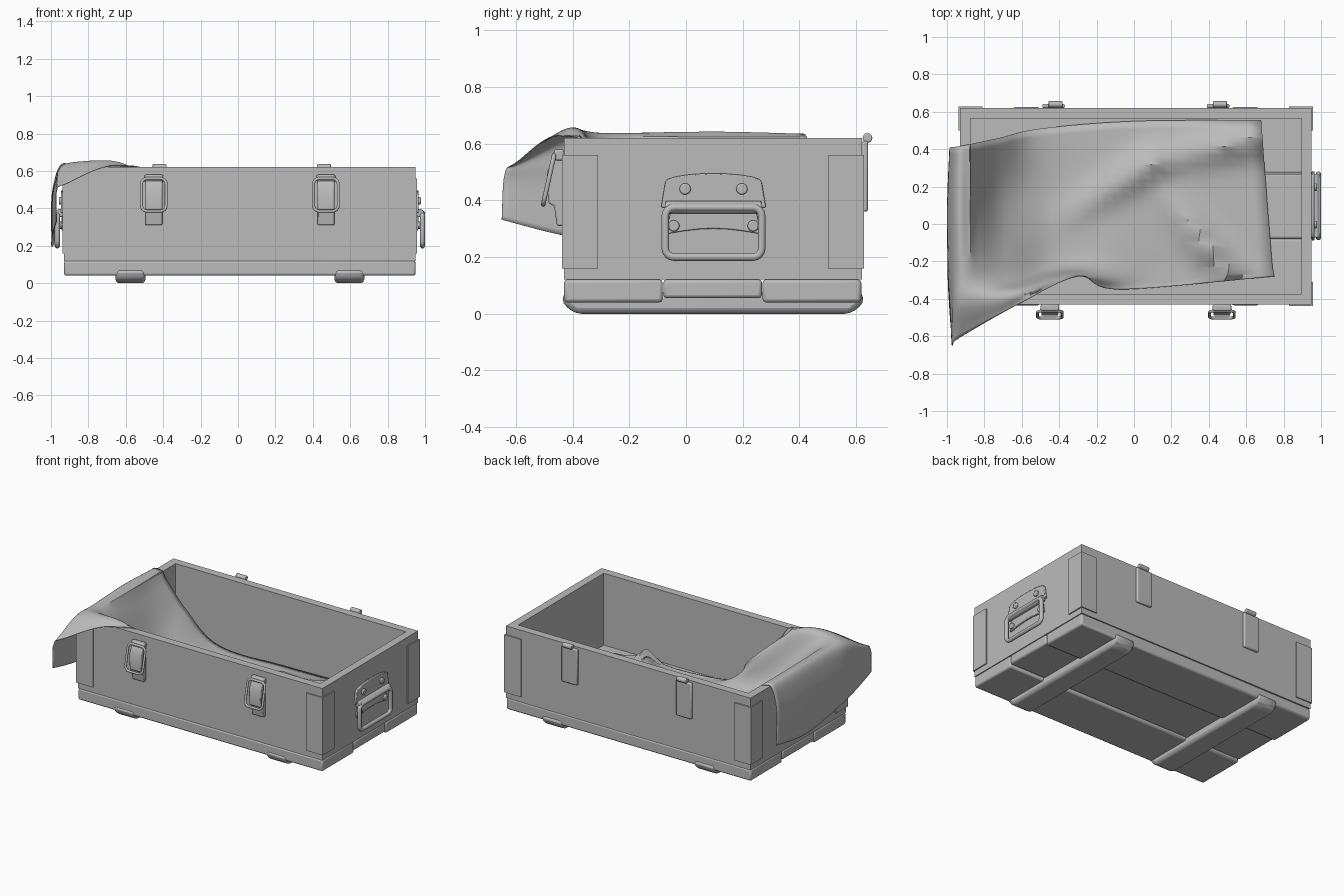
import bpy, bmesh, math
from mathutils import Vector

if "Cube" in bpy.data.objects:
    bpy.data.objects.remove(bpy.data.objects["Cube"])

grey = bpy.data.materials.new("plain_grey")
grey.use_nodes = True
grey.diffuse_color = (0.5, 0.5, 0.5, 1)
grey.node_tree.nodes["Principled BSDF"].inputs["Base Color"].default_value = grey.diffuse_color


def finish(name, bm, bevel=0.0):
    bmesh.ops.recalc_face_normals(bm, faces=bm.faces)
    mesh = bpy.data.meshes.new(name)
    bm.to_mesh(mesh)
    bm.free()
    mesh.shade_smooth()
    mesh.set_sharp_from_angle(angle=math.radians(35))
    mesh.materials.append(grey)
    obj = bpy.data.objects.new(name, mesh)
    bpy.context.collection.objects.link(obj)
    if bevel:
        mod = obj.modifiers.new("bevel", "BEVEL")
        mod.width, mod.segments = bevel, 2
    return obj


def box(name, low, high, bevel=0.0):
    bm = bmesh.new()
    bmesh.ops.create_cube(bm, size=1)
    low, high = Vector(low), Vector(high)
    for v in bm.verts:
        v.co = (low + high) / 2 + v.co * (high - low)
    return finish(name, bm, bevel)


def prism(name, outline, axis, start, end, bevel=0.0):
    """Extrude a closed outline along x from start to end; axis gives the point maker."""
    bm = bmesh.new()
    rings = [[bm.verts.new(axis(a, b, t)) for a, b in outline] for t in (start, end)]
    bm.faces.new(rings[0])
    bm.faces.new(rings[1][::-1])
    for i in range(len(outline)):
        j = (i + 1) % len(outline)
        bm.faces.new((rings[0][i], rings[0][j], rings[1][j], rings[1][i]))
    return finish(name, bm, bevel)


def along_x(y, z, x):
    return Vector((x, y, z))


def rod(name, center, radius, length):
    """Round bar along y with its middle at center; rotated later if needed."""
    bm = bmesh.new()
    bmesh.ops.create_cone(bm, cap_ends=True, segments=16, radius1=radius, radius2=radius, depth=length)
    obj = finish(name, bm, radius * 0.25)
    obj.location = center
    return obj


def wire(name, points, radius):
    curve = bpy.data.curves.new(name, "CURVE")
    curve.dimensions = "3D"
    curve.bevel_depth, curve.bevel_resolution = radius, 3
    spline = curve.splines.new("POLY")
    spline.points.add(len(points) - 1)
    for p, co in zip(spline.points, points):
        p.co = (*co, 1)
    spline.use_cyclic_u = True
    curve.materials.append(grey)
    obj = bpy.data.objects.new(name, curve)
    bpy.context.collection.objects.link(obj)


def rounded_loop(half_w, low, high, r):
    """Outline of a rounded rectangle, centred across and from low to high."""
    out = []
    corners = [(half_w - r, high - r), (r - half_w, high - r), (r - half_w, low + r), (half_w - r, low + r)]
    for k, (a, b) in enumerate(corners):
        for s in range(5):
            t = math.pi / 2 * (k + s / 4)
            out.append((a + r * math.cos(t), b + r * math.sin(t)))
    return out


# Crate body: open box walls with thickness
LEFT, RIGHT, FRONT, BACK, RIM = -0.93, 0.95, -0.43, 0.62, 0.62
MID_X, MID_Y = (LEFT + RIGHT) / 2, (FRONT + BACK) / 2
walls = box("crate_walls", (LEFT, FRONT, 0.12), (RIGHT, BACK, RIM))
bm = bmesh.new()
bm.from_mesh(walls.data)
bmesh.ops.delete(bm, geom=[f for f in bm.faces if abs(f.normal.z) > 0.5], context="FACES")
bm.to_mesh(walls.data)
bm.free()
thick = walls.modifiers.new("thickness", "SOLIDIFY")
thick.thickness, thick.offset, thick.use_even_offset = 0.055, -1, True

# Floor planks and the two runners below
third = (BACK - FRONT) / 3
for i, name in enumerate(("front", "middle", "back")):
    y = FRONT + third * i
    bottom = 0.055 if name == "middle" else 0.04
    box(name + "_floor_plank", (LEFT, y, bottom), (RIGHT, y + third - 0.002, 0.121), 0.012)
for x in (-0.575, 0.595):
    side = [(FRONT - 0.005, 0.075), (FRONT - 0.005, 0.035), (FRONT + 0.04, 0), (BACK - 0.04, 0),
            (BACK + 0.005, 0.035), (BACK + 0.005, 0.075)]
    prism("runner", side, along_x, x - 0.08, x + 0.08, 0.02)

# Corner plates wrapping each upright edge
for sx in (-1, 1):
    for sy in (-1, 1):
        cx, cy = MID_X + sx * (RIGHT - MID_X), MID_Y + sy * (BACK - MID_Y)
        for name, dx, dy in (("long_side", 0.12, 0), ("end", 0, 0.12)):
            xs = sorted((cx + sx * 0.008, cx - sx * dx))
            ys = sorted((cy + sy * 0.008, cy - sy * dy))
            box(name + "_corner_plate", (xs[0], ys[0], 0.16), (xs[1], ys[1], 0.56))

# Front latches: clip, lever and wire bail
for x in (-0.45, 0.47):
    lever = [(FRONT, 0.55), (-0.465, 0.55), (-0.49, 0.5), (-0.485, 0.39), (-0.465, 0.38),
             (-0.455, 0.31), (FRONT, 0.31)]
    prism("latch_lever", lever, along_x, x - 0.045, x + 0.045, 0.006)
    box("latch_clip", (x - 0.05, -0.465, 0.54), (x + 0.05, FRONT, 0.58), 0.008)
    bail = [(x + a, -0.465 - (0.56 - b) * 0.22, b) for a, b in rounded_loop(0.066, 0.385, 0.56, 0.03)]
    wire("latch_bail", bail, 0.008)

# Back hinges: plate and knuckle
for x in (-0.43, 0.45):
    box("hinge_plate", (x - 0.06, BACK, 0.36), (x + 0.06, BACK + 0.022, 0.61), 0.008)
    knuckle = rod("hinge_knuckle", (x + 0.01, BACK + 0.02, RIM), 0.017, 0.075)
    knuckle.rotation_euler.y = math.pi / 2

# End handles
HANDLE_Y = 0.097
for side in (-1, 1):
    face = MID_X + side * (RIGHT - MID_X)

    def out(d):
        return face + side * d

    arch = [(math.cos(t) * 0.17, 0.465 + math.sin(t) * 0.03) for t in (math.pi * i / 10 for i in range(11))]
    upper = [(HANDLE_Y + a, b) for a, b in arch + [(-0.185, 0.375), (0.185, 0.375)]]
    prism("handle_upper_plate", upper, along_x, face, out(0.016), 0.004)
    bow = [(a, 0.28 + 0.02 * math.cos(a * 9)) for a in (-0.165, -0.1, -0.05, 0, 0.05, 0.1, 0.165)]
    lower = [(HANDLE_Y + a, b) for a, b in bow + [(0.15, 0.37), (-0.15, 0.37)]]
    prism("handle_lower_plate", lower, along_x, face, out(0.014), 0.004)
    for dy, z in ((-0.1, 0.44), (0.1, 0.44), (-0.14, 0.31), (0.14, 0.31)):
        rivet = rod("handle_rivet", (out(0.018), HANDLE_Y + dy, z), 0.02, 0.02)
        rivet.rotation_euler.y = math.pi / 2
    barrel = rod("handle_barrel", (out(0.022), HANDLE_Y, 0.375), 0.022, 0.34)
    barrel.rotation_euler.x = math.pi / 2
    ring = [(out(0.036), HANDLE_Y + a, b) for a, b in rounded_loop(0.17, 0.2, 0.375, 0.03)]
    wire("handle_ring", ring, 0.014)


# Draped cloth: smooth sheet through a few guide rows, back edge to front edge
guides = [
    [(-.98, .41, .22), (-.98, .41, .5), (-.91, .42, .63), (-.72, .46, .38), (-.5, .51, .17), (0, .55, .14), (.68, .555, .15)],
    [(-.995, .1, .19), (-.99, .1, .5), (-.91, .1, .635), (-.7, .12, .32), (-.4, .15, .16), (.05, .15, .14), (.71, .15, .14)],
    [(-.995, -.25, .24), (-.985, -.25, .5), (-.91, -.25, .635), (-.68, -.26, .48), (-.42, -.2, .24), (0, -.12, .14), (.73, -.1, .14)],
    [(-.985, -.46, .28), (-.975, -.45, .5), (-.92, -.42, .63), (-.62, -.36, .63), (-.36, -.27, .38), (0, -.28, .14), (.74, -.22, .14)],
    [(-.97, -.65, .33), (-.97, -.64, .49), (-.92, -.6, .53), (-.62, -.43, .625), (-.3, -.28, .38), (-.08, -.35, .15), (.75, -.28, .14)],
]


def resample(points, steps):
    """Catmull-Rom samples through the points."""
    pts = [Vector(p) for p in points]
    pts = [pts[0] * 2 - pts[1]] + pts + [pts[-1] * 2 - pts[-2]]
    result = []
    for i in range(steps + 1):
        s = i / steps * (len(pts) - 3)
        k = min(int(s), len(pts) - 4)
        t = s - k
        a, b, c, d = pts[k:k + 4]
        result.append((b * 2 + (c - a) * t + (a * 2 - b * 5 + c * 4 - d) * t ** 2
                       + (b * 3 - a - c * 3 + d) * t ** 3) / 2)
    return result


def fold(p, start, end, height, width):
    """Height of a soft ridge growing from start to end."""
    start, end, flat = Vector(start), Vector(end), Vector((p.x, p.y))
    line = end - start
    t = max(0, min(1, (flat - start).dot(line) / line.length_squared))
    gap = (flat - start - line * t).length
    return height * min(1, 0.25 + t) * math.exp(-(gap / width) ** 2)


def settle(p):
    """Add the folds on the floor and keep the cloth above rim and floor."""
    if p.x > -0.45:
        p.z += fold(p, (-0.35, 0.05), (0.1, 0.33), 0.07, 0.08)
        p.z += fold(p, (0.1, 0.33), (0.65, 0.46), 0.08, 0.08)
        p.z += fold(p, (0.2, 0.15), (0.5, -0.27), 0.12, 0.06)
    on_end = -0.945 < p.x < -0.865 and p.y > FRONT - 0.01
    on_front = p.x < -0.5 and p.x > -0.945 and FRONT - 0.01 < p.y < -0.365
    if on_end or on_front:
        p.z = max(p.z, RIM + 0.006)
    if p.x > LEFT and p.y > FRONT:
        p.z = max(p.z, 0.128)
    return p


rows = [resample(row, 60) for row in guides]
columns = [resample(column, 36) for column in zip(*rows)]
bm = bmesh.new()
grid = [[bm.verts.new(settle(p)) for p in column] for column in columns]
for a, b in zip(grid, grid[1:]):
    for j in range(len(a) - 1):
        bm.faces.new((a[j], b[j], b[j + 1], a[j + 1]))
bmesh.ops.smooth_vert(bm, verts=bm.verts, factor=0.3, use_axis_z=True)
cloth = finish("draped_cloth", bm)
cloth.data.shade_smooth()
sheet = cloth.modifiers.new("thickness", "SOLIDIFY")
sheet.thickness, sheet.offset = 0.004, 0
